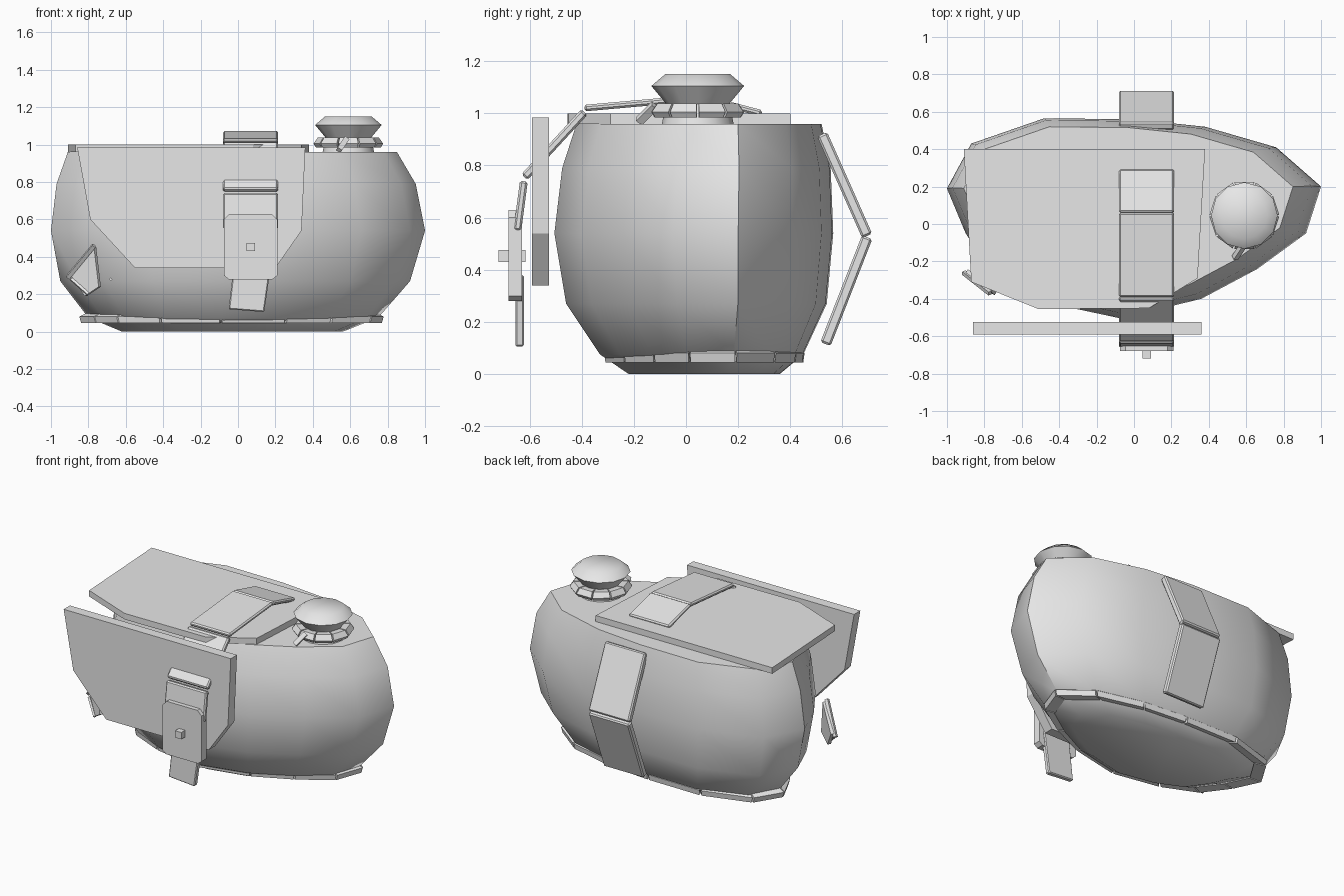
import bpy, bmesh, math
from mathutils import Vector

cube = bpy.data.objects.get("Cube")
if cube:
    bpy.data.objects.remove(cube, do_unlink=True)

GREY = (0.8, 0.8, 0.8, 1)
grey = bpy.data.materials.new("plain_grey")
grey.use_nodes = True
grey.diffuse_color = GREY
grey.node_tree.nodes["Principled BSDF"].inputs["Base Color"].default_value = GREY


def finish(name, bm, smooth=None, bevel=0):
    bmesh.ops.recalc_face_normals(bm, faces=bm.faces)
    mesh = bpy.data.meshes.new(name)
    bm.to_mesh(mesh)
    bm.free()
    mesh.materials.append(grey)
    obj = bpy.data.objects.new(name, mesh)
    bpy.context.collection.objects.link(obj)
    if bevel:
        mod = obj.modifiers.new("edge_bevel", "BEVEL")
        mod.width = bevel
        mod.segments = 1
    if smooth:
        bpy.ops.object.select_all(action="DESELECT")
        obj.select_set(True)
        bpy.context.view_layer.objects.active = obj
        bpy.ops.object.shade_smooth_by_angle(angle=math.radians(smooth))
    return obj


def loft(bm, rings, caps=True):
    """Skin a stack of equal-length point rings."""
    rows = [[bm.verts.new(p) for p in ring] for ring in rings]
    n = len(rows[0])
    for low, high in zip(rows, rows[1:]):
        for i in range(n):
            j = (i + 1) % n
            bm.faces.new((low[i], low[j], high[j], high[i]))
    if caps:
        bm.faces.new(rows[0])
        bm.faces.new(rows[-1])


def prism(name, points, axis, lo, hi, bevel=0):
    """Extrude a flat outline along one axis."""
    bm = bmesh.new()
    rings = []
    for depth in (lo, hi):
        ring = []
        for a, b in points:
            p = [a, b]
            p.insert(axis, depth)
            ring.append(p)
        rings.append(ring)
    loft(bm, rings)
    return finish(name, bm, bevel=bevel)


def strap(name, a, b, thick, x0=-0.08, x1=0.215):
    """Flat strap section between two (y, z) points."""
    a, b = Vector(a), Vector(b)
    d = (b - a).normalized() * thick / 2
    side = Vector((-d.y, d.x))
    return prism(name, [a + side, b + side, b - side, a - side], 0, x0, x1, 0.008)


def bar(name, a, b, width):
    a, b = Vector(a), Vector(b)
    d = (b - a).normalized()
    u = d.cross(Vector((0, 0, 1))).normalized() * width / 2
    v = d.cross(u)
    bm = bmesh.new()
    loft(bm, [[p + u, p + v, p - u, p - v] for p in (a, b)])
    return finish(name, bm)


# Outline of the rounded body at its widest height
OUTLINE = [(-1, .19), (-.87, .43), (-.48, .565), (0, .56), (.38, .52), (.76, .41),
           (1, .2), (.92, -.05), (.66, -.24), (.36, -.4), (-.07, -.505),
           (-.47, -.42), (-.75, -.28), (-.9, -.05)]


def fitted(x0, x1, y0, y1, z):
    return [Vector((x0 + (x + 1) / 2 * (x1 - x0),
                    y0 + (y + .505) / 1.07 * (y1 - y0), z)) for x, y in OUTLINE]


def circle(cx, cy, r, z, n):
    return [Vector((cx + r * math.cos(2 * math.pi * i / n),
                    cy + r * math.sin(2 * math.pi * i / n), z)) for i in range(n)]


def segmented(name, rings, gap):
    """Ring of separate blocks whose section is given by the listed rings."""
    bm = bmesh.new()
    n = len(rings[0])
    for i in range(n):
        j = (i + 1) % n
        loft(bm, [[r[i].lerp(r[j], t) for r in rings] for t in (gap, 1 - gap)])
    return finish(name, bm)


# Body
bm = bmesh.new()
loft(bm, [fitted(-.62, .56, -.22, .36, 0),
          fitted(-.80, .75, -.33, .45, .075),
          fitted(-.95, .92, -.46, .54, .27),
          fitted(-1, 1, -.505, .565, .54),
          fitted(-.97, .95, -.475, .555, .79),
          fitted(-.91, .85, -.42, .52, .96)])
finish("body", bm, smooth=45)

# Base rim
segmented("base_rim", [fitted(-.84, .77, -.31, .45, .045),
                       fitted(-.85, .78, -.315, .455, .08),
                       fitted(-.80, .73, -.29, .43, .105),
                       fitted(-.76, .69, -.27, .41, .05)], .02)

# Front and top panels
prism("front_panel", [(-.86, .985), (.36, .985), (.34, .54), (.2, .34),
                      (-.55, .34), (-.79, .6)], 1, -.59, -.525)
prism("top_panel", [(-.91, .4), (.38, .4), (.34, -.29), (.08, -.45),
                    (-.51, -.455), (-.87, -.31)], 2, .96, 1.0)

# Front strap, from the top panel down over the front
strap("strap_top_rear", (.29, 1.0), (.06, 1.06), .025)
strap("strap_top_front", (.06, 1.06), (-.39, 1.02), .025)
strap("strap_shoulder", (-.39, 1.005), (-.62, .755), .032)
strap("strap_front", (-.622, .74), (-.647, .55), .03)
prism("buckle_plate", [(-.075, .3), (-.05, .28), (.185, .28), (.21, .3),
                       (.21, .6), (.18, .63), (-.045, .63), (-.075, .6)], 1, -.68, -.63)
prism("buckle_stud", [(.045, .43), (.09, .43), (.09, .475), (.045, .475)], 1, -.72, -.615)
prism("strap_tongue", [(-.02, .38), (.18, .38), (.14, .105), (-.05, .12)], 1, -.655, -.622, .006)

# Rear strap
strap("rear_strap_upper", (.522, .92), (.695, .53), .042)
strap("rear_strap_lower", (.695, .525), (.535, .115), .042)

# Neck, collar and cap
CX, CY = .59, .045
bm = bmesh.new()
loft(bm, [circle(CX, CY, .14, .95, 12), circle(CX, CY, .12, 1.04, 12)])
finish("neck", bm, smooth=40)
segmented("collar", [circle(CX, CY, r, z, 10) for r, z in
                     ((.175, .985), (.188, 1.005), (.165, 1.037), (.12, 1.035), (.12, .985))], .04)
bm = bmesh.new()
loft(bm, [circle(CX, CY, r, z, 12) for r, z in
          ((.12, 1.035), (.178, 1.105), (.125, 1.15))])
finish("cap", bm, smooth=50)
bar("collar_latch", (.58, -.12, 1.03), (.54, -.18, .97), .04)

# Small side clip
bm = bmesh.new()
quad = [Vector(p) for p in ((-.9, -.26, .31), (-.77, -.36, .45),
                            (-.745, -.38, .24), (-.82, -.34, .19))]
loft(bm, [quad, [p + Vector((.012, .018, 0)) for p in quad]])
finish("side_clip", bm)
bar("clip_upper_edge", (-.91, -.26, .29), (-.77, -.37, .46), .03)
bar("clip_lower_edge", (-.89, -.28, .28), (-.8, -.35, .2), .02)
bar("clip_pin", (-.68, -.2, .28), (-.68, -.32, .28), .02)
